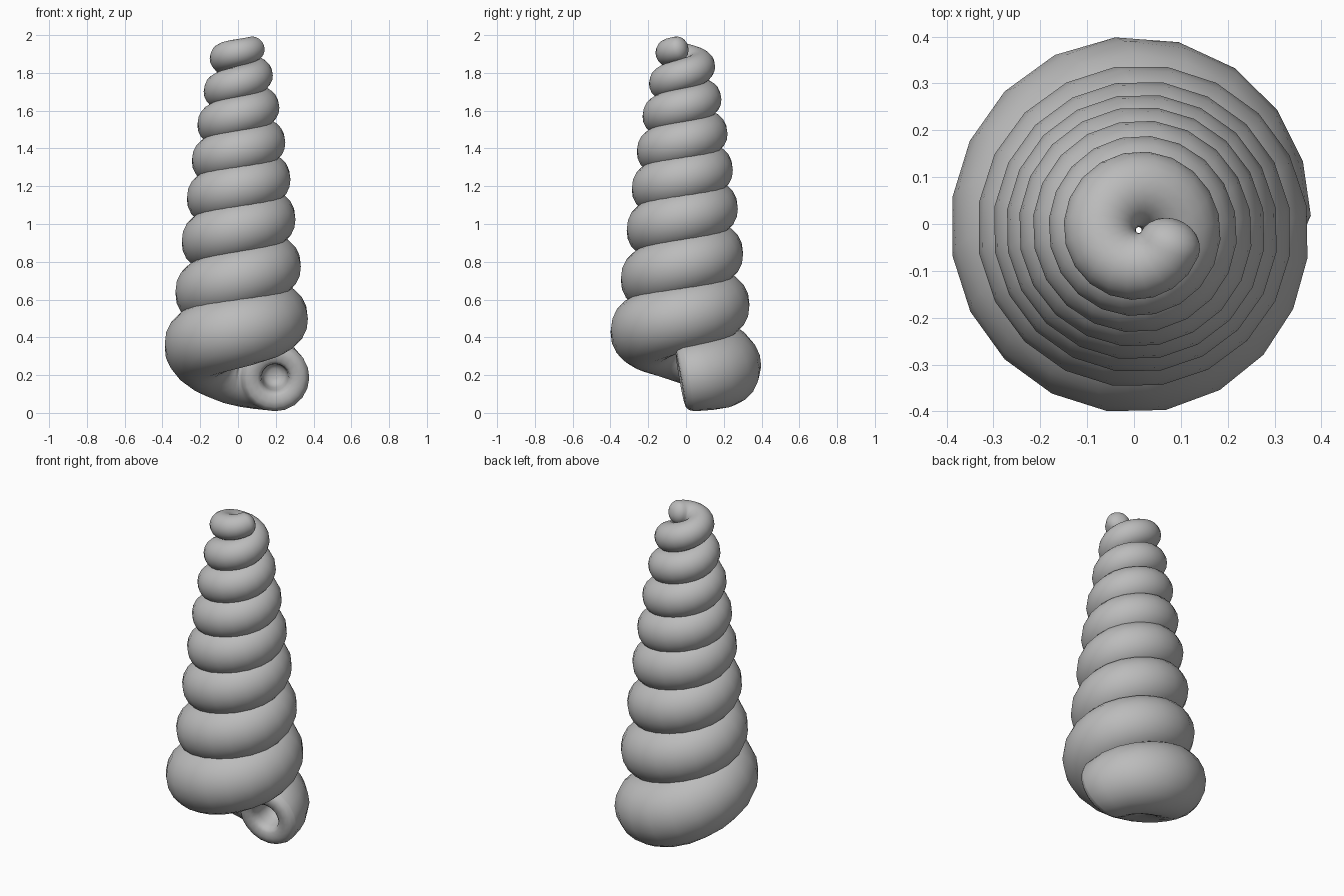
import bpy, bmesh, math
from mathutils import Vector

cube = bpy.data.objects.get("Cube")
if cube:
    bpy.data.objects.remove(cube, do_unlink=True)

SIDES = 20            # points round the tube
STEPS = 20            # rings per whorl
AXIS = Vector((0.01, -0.013, 0))
GAP = 0.006           # narrow open core

# Whorl keys: turn, tube centre height, outer reach from the axis
KEYS = [(0, .183, .365), (.25, .24, .413), (.5, .36, .402), (.75, .435, .39),
        (1, .505, .363), (1.5, .64, .345), (2, .78, .326), (3, 1.03, .297),
        (4, 1.24, .27), (5, 1.435, .242), (6, 1.62, .21), (7, 1.79, .175),
        (7.5, 1.88, .16), (8, 1.934, .136)]


def slope(i, c):
    a, b = KEYS[max(i - 1, 0)], KEYS[min(i + 1, len(KEYS) - 1)]
    return (b[c] - a[c]) / (b[0] - a[0])


def sample(t, c):
    """Smooth value of column c at turn t."""
    i = max(k for k in range(len(KEYS) - 1) if KEYS[k][0] <= t or k == 0)
    a, b = KEYS[i], KEYS[i + 1]
    h = b[0] - a[0]
    u = (t - a[0]) / h
    v = 1 - u
    return (a[c] * v * v * (1 + 2 * u) + b[c] * u * u * (3 - 2 * u)
            + h * u * v * (slope(i, c) * v - slope(i + 1, c) * u))


def tube_radius(t):
    return (sample(t, 2) - GAP) / 2


def centre(t):
    a = t * math.tau
    reach = sample(t, 2) - tube_radius(t)
    return AXIS + Vector((math.cos(a) * reach, math.sin(a) * reach, sample(t, 1)))


def ring(bm, t, scale=1, shift=0):
    """Ring of points across the tube, scaled and moved along its path."""
    a = t * math.tau
    along = (centre(t + .01) - centre(t - .01)).normalized()
    out = Vector((math.cos(a), math.sin(a), 0))
    out = (out - along * out.dot(along)).normalized()
    up = out.cross(along)
    r = tube_radius(t) * scale
    mid = centre(t) + along * shift
    return [bm.verts.new(mid + r * (out * math.cos(s) + up * math.sin(s)))
            for s in (math.tau * k / SIDES for k in range(SIDES))]


bm = bmesh.new()
first, last = .02, 7.93
rings = []

# Mouth: hollow, then rounded lip
for scale, shift in [(.15, .115), (.3, .1), (.36, .06), (.39, .01), (.43, -.022),
                     (.52, -.036), (.7, -.042), (.85, -.038), (.94, -.024), (.985, -.005)]:
    rings.append(ring(bm, first, scale, shift))

# Coiled whorls
count = round((last - first) * STEPS)
for n in range(count + 1):
    rings.append(ring(bm, first + (last - first) * n / count))

# Rounded tip
for n in range(1, 6):
    a = math.pi / 2 * n / 6
    rings.append(ring(bm, last, math.cos(a), .055 * math.sin(a)))

for lower, upper in zip(rings, rings[1:]):
    for k in range(SIDES):
        j = (k + 1) % SIDES
        bm.faces.new((lower[k], lower[j], upper[j], upper[k]))
bm.faces.new(rings[0])
bm.faces.new(rings[-1])
bmesh.ops.recalc_face_normals(bm, faces=bm.faces)

mesh = bpy.data.meshes.new("spiral_shell")
bm.to_mesh(mesh)
bm.free()
shell = bpy.data.objects.new("spiral_shell", mesh)
bpy.context.collection.objects.link(shell)

# Plain grey surface
grey = bpy.data.materials.new("shell_grey")
grey.use_nodes = True
grey.diffuse_color = (.5, .5, .5, 1)
grey.node_tree.nodes["Principled BSDF"].inputs["Base Color"].default_value = (.5, .5, .5, 1)
mesh.materials.append(grey)
mesh.polygons.foreach_set("use_smooth", [True] * len(mesh.polygons))
